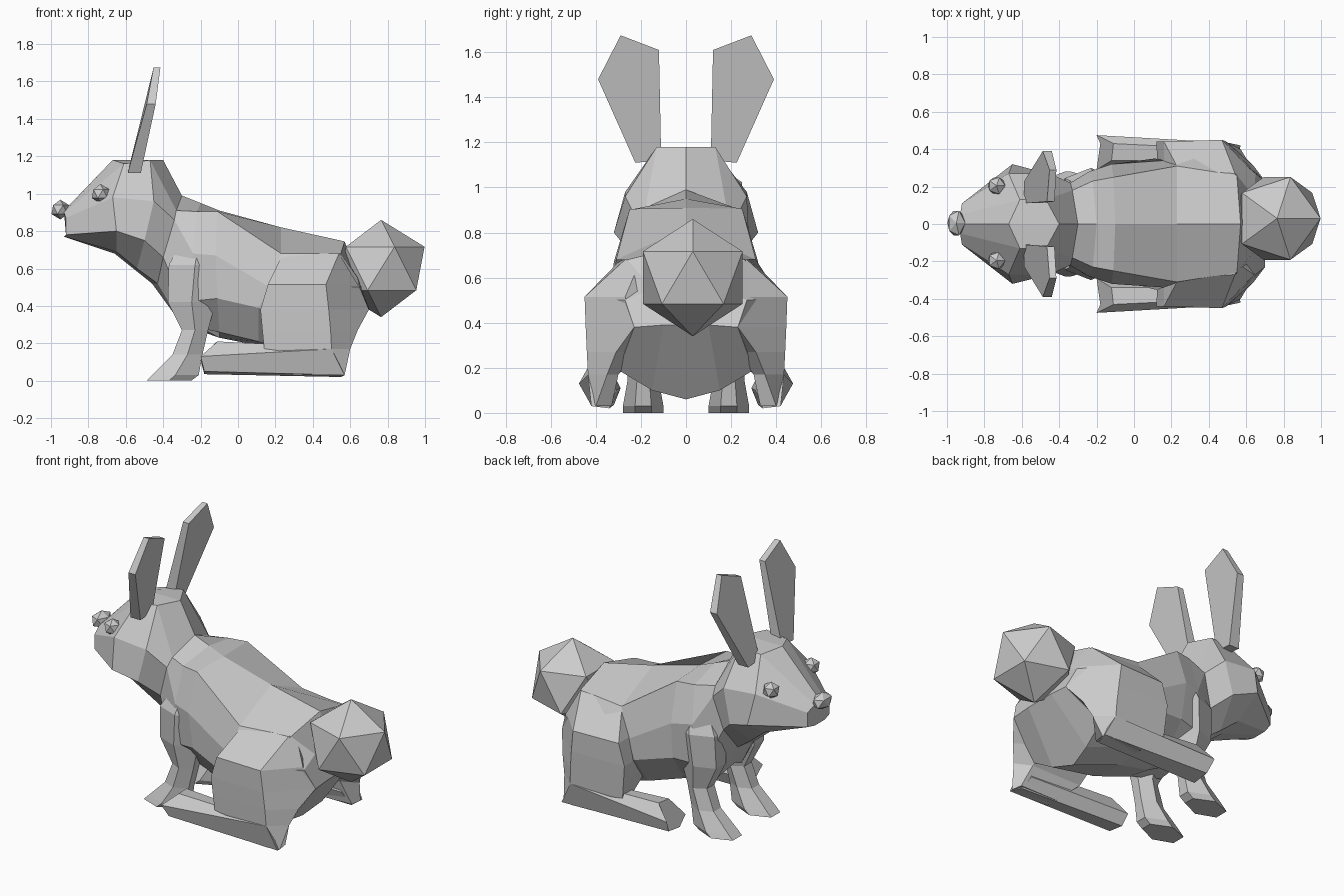
import bpy, bmesh


def loft(name, rings):
    """Skin closed rings of points and cap both ends."""
    bm = bmesh.new()
    vs = [[bm.verts.new(p) for p in r] for r in rings]
    n = len(rings[0])
    for a, b in zip(vs, vs[1:]):
        for i in range(n):
            j = (i + 1) % n
            bm.faces.new((a[i], a[j], b[j], b[i]))
    bm.faces.new(vs[0])
    bm.faces.new(vs[-1])
    bmesh.ops.recalc_face_normals(bm, faces=bm.faces)
    me = bpy.data.meshes.new(name)
    bm.to_mesh(me)
    bm.free()
    ob = bpy.data.objects.new(name, me)
    bpy.context.collection.objects.link(ob)
    return ob


def mirror_ring(half):
    """Half ring from top centre to bottom centre -> full ring."""
    return half + [(x, -y, z) for x, y, z in half[-2:0:-1]]


def pair(name, rings):
    """The same part on both sides of the body."""
    for side, s in (("left", -1), ("right", 1)):
        loft(f"{name}_{side}", [[(x, s * y, z) for x, y, z in r] for r in rings])


def ball(name, loc, r, scale=(1, 1, 1)):
    bpy.ops.mesh.primitive_ico_sphere_add(subdivisions=1, radius=r, location=loc)
    bpy.context.object.name = name
    bpy.context.object.scale = scale


# head: half cross-sections from muzzle to neck
neck = [(-.3, 0, .99), (-.33, .18, .91), (-.34, .22, .86), (-.4, .2, .66), (-.43, .1, .52), (-.46, 0, .52)]
head = [
    [(-.93, 0, .91), (-.93, .05, .9), (-.92, .11, .87), (-.92, .11, .78), (-.93, .05, .77), (-.93, 0, .77)],
    [(-.67, 0, 1.18), (-.61, .13, 1.16), (-.67, .27, .98), (-.65, .32, .8), (-.65, .15, .69), (-.66, 0, .68)],
    [(-.4, 0, 1.18), (-.47, .13, 1.18), (-.45, .27, .96), (-.5, .28, .75), (-.54, .12, .6), (-.56, 0, .6)],
    neck,
]
# body: half cross-sections from neck to rump
body = [
    neck,
    [(-.2, 0, .95), (-.22, .23, .905), (-.24, .28, .68), (-.3, .25, .42), (-.3, .12, .3), (-.34, 0, .36)],
    [(-.1, 0, .91), (-.11, .25, .905), (-.12, .32, .67), (-.11, .29, .44), (-.1, .16, .26), (-.1, 0, .23)],
    [(.23, 0, .82), (.23, .31, .68), (.17, .34, .5), (.11, .35, .39), (.11, .22, .21), (.1, 0, .19)],
    [(.57, 0, .745), (.55, .26, .68), (.48, .42, .51), (.5, .3, .19), (.48, .15, .1), (.45, 0, .06)],
    [(.64, 0, .56), (.64, .15, .55), (.65, .27, .5), (.7, .23, .38), (.7, .1, .39), (.7, 0, .39)],
]
loft("head", [mirror_ring(h) for h in head])
loft("body", [mirror_ring(h) for h in body])

# haunches, listed as horizontal rings going down
haunch = [
    (.68, [(.24, .1), (.24, .29), (.54, .27), (.54, .2), (.45, .1)]),
    (.515, [(.16, .1), (.16, .44), (.47, .45), (.64, .27), (.55, .1)]),
    (.38, [(.13, .15), (.12, .44), (.485, .445), (.7, .23), (.6, .15)]),
    (.27, [(.13, .2), (.13, .435), (.495, .44), (.64, .31), (.5, .22)]),
    (.17, [(.15, .3), (.14, .43), (.5, .435), (.6, .35), (.5, .3)]),
    (.03, [(.3, .33), (.3, .41), (.5, .42), (.57, .4), (.56, .33)]),
]
pair("haunch", [[(x, y, z) for x, y in pts] for z, pts in haunch])

# long hind feet
pair("hind_foot", [
    [(.5, .435, .17), (.57, .42, .03), (.55, .34, .02), (.5, .31, .1), (.5, .34, .17), (.5, .4, .18)],
    [(-.2, .475, .13), (-.18, .43, .05), (-.18, .32, .035), (-.2, .29, .11), (-.12, .34, .205), (-.11, .43, .21)],
])

# front legs: (z, x front, x back, y inner, y outer) hexagonal rings
leg = [
    (.78, -.28, -.12, .08, .24),
    (.62, -.37, -.09, .08, .3),
    (.42, -.375, -.12, .09, .285),
    (.27, -.3, -.16, .11, .26),
    (.14, -.35, -.19, .12, .26),
    (.03, -.46, -.21, .1, .28),
    (0, -.49, -.25, .1, .28),
]
pair("front_leg", [[(a, i + (o - i) * .25, z), (a, o - (o - i) * .25, z),
                    (a + (b - a) * .5, o, z), (b, o - (o - i) * .3, z),
                    (b, i + (o - i) * .3, z), (a + (b - a) * .5, i, z)]
                   for z, a, b, i, o in leg])

# ears: leaning plates
outline = [(.11, 1.12, -.52), (.12, 1.61, -.425), (.29, 1.675, -.415),
           (.39, 1.48, -.44), (.225, 1.11, -.52)]
pair("ear", [[(x - d * (2.3 - z) / 1.2, y, z) for y, z, x in outline] for d in (0, .07)])

# eyes, nose and tail
ball("eye_left", (-.735, -.195, 1.0), .052)
ball("eye_right", (-.735, .205, 1.0), .052)
ball("nose", (-.95, .005, .915), .053, (1, 1.45, 1))
ball("tail", (.765, .03, .6), .26)
